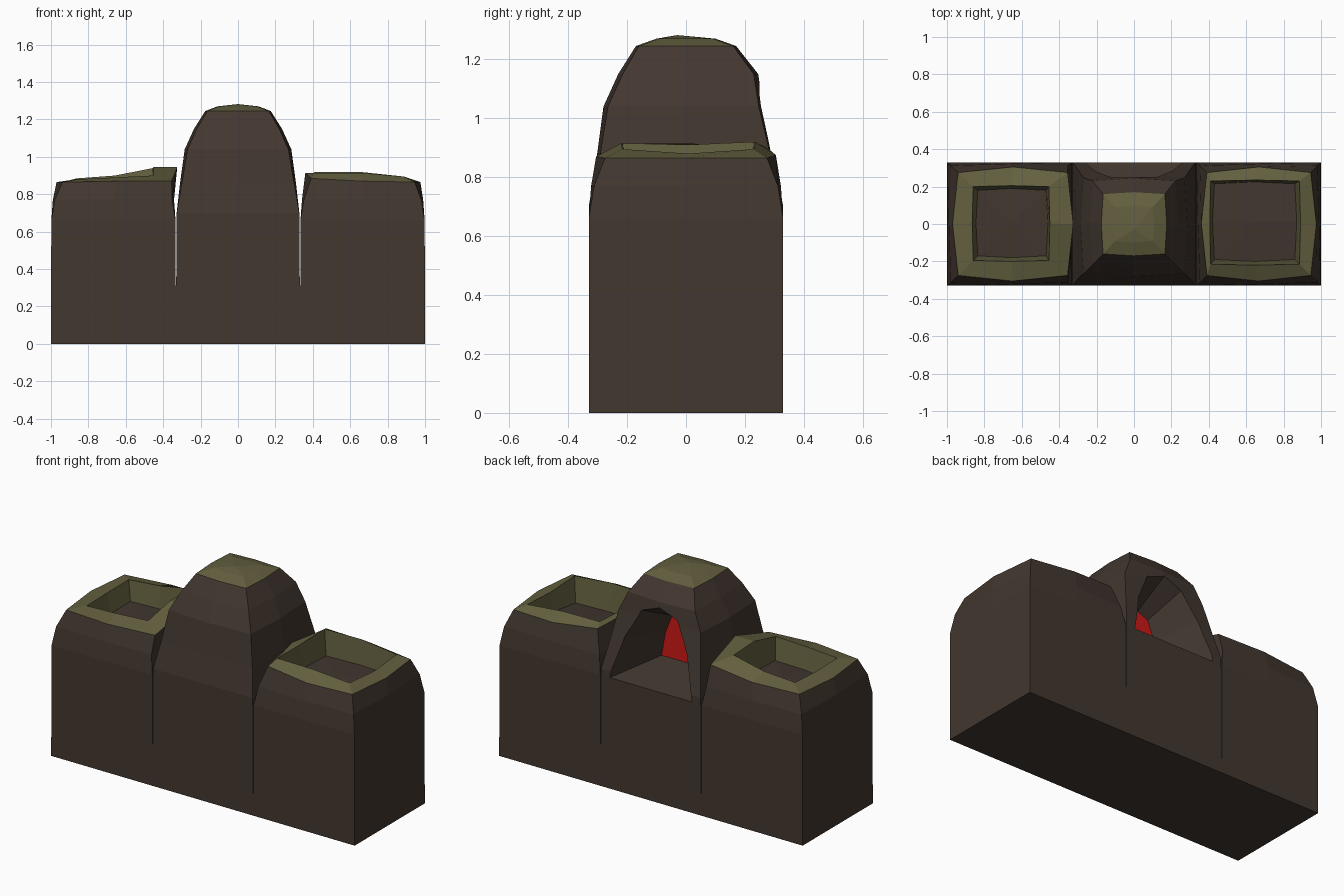
import bpy, bmesh

if "Cube" in bpy.data.objects:
    bpy.data.objects.remove(bpy.data.objects["Cube"])

def mat(name, c):
    m = bpy.data.materials.new(name)
    m.diffuse_color = (*c, 1)
    m.use_nodes = True
    m.node_tree.nodes["Principled BSDF"].inputs["Base Color"].default_value = m.diffuse_color
    return m

MATS = [mat("dark_rock", (.055, .038, .029)), mat("moss", (.125, .115, .05)),
        mat("red_glow", (.6, .01, .008))]
ROCK, MOSS, RED = 0, 1, 2

def ring(x0, x1, y0, y1, z, b=0.0):
    """Eight-point rectangle; corners pulled in by b so the sides bulge. z may be a list."""
    cx, cy = (x0 + x1) / 2, (y0 + y1) / 2
    zs = z if isinstance(z, list) else [z] * 8
    xy = [(x0 + b, y0 + b), (cx, y0), (x1 - b, y0 + b), (x1, cy),
          (x1 - b, y1 - b), (cx, y1), (x0 + b, y1 - b), (x0, cy)]
    return [(x, y, h) for (x, y), h in zip(xy, zs)]

def loft(name, rings, bands, cap, peak=None):
    """Skin the rings; bands = material per band, cap = material of the end."""
    bm = bmesh.new()
    vs = [[bm.verts.new(p) for p in r] for r in rings]
    n = len(vs[0])
    bm.faces.new(vs[0][::-1])
    for a, b, m in zip(vs, vs[1:], bands):
        for i in range(n):
            j = (i + 1) % n
            bm.faces.new((a[i], a[j], b[j], b[i])).material_index = m
    if peak:
        p = bm.verts.new(peak)
        for i in range(n):
            bm.faces.new((vs[-1][i], vs[-1][(i + 1) % n], p)).material_index = cap
    else:
        bm.faces.new(vs[-1]).material_index = cap
    bmesh.ops.recalc_face_normals(bm, faces=bm.faces)
    me = bpy.data.meshes.new(name)
    bm.to_mesh(me)
    bm.free()
    for m in MATS:
        me.materials.append(m)
    ob = bpy.data.objects.new(name, me)
    bpy.context.collection.objects.link(ob)
    return ob

def basin_block(name, x0, x1, rim, inner, floor):
    """Outer rock with a mossy rim and a hollow in its top."""
    rings = [ring(x0, x1, -.33, .33, 0), ring(x0, x1, -.33, .33, .07),
             ring(x0 + .002, x1 - .002, -.33, .33, .66),
             ring(x0 + .01, x1 - .01, -.322, .322, .77, .01), rim, inner, floor]
    loft(name, rings, [ROCK] * 4 + [MOSS] * 2, ROCK, peak=tuple(
        sum(p[k] for p in floor) / 8 + (.015 if k == 2 else 0) for k in range(3)))

# Left rock, with the raised lip beside the middle rock
basin_block("left_basin_rock", -1, -.332,
            ring(-.97, -.325, -.305, .305, [.865, .87, .87, .945, .885, .87, .865, .865], .03),
            ring(-.865, -.45, -.2, .205, [.88, .89, .9, .945, .94, .9, .885, .88], .005),
            ring(-.845, -.46, -.18, .19, [.75, .76, .77, .77, .77, .77, .77, .76], .01))
# Right rock
basin_block("right_basin_rock", .332, 1,
            ring(.36, .975, -.305, .305, [.885, .87, .865, .865, .865, .875, .9, .915], .03),
            ring(.405, .89, -.22, .235, [.915, .915, .895, .88, .895, .92, .92, .91], .005),
            ring(.42, .87, -.2, .225, [.75, .75, .75, .77, .77, .77, .77, .77], .01))

# Middle rock, tapering to a mossy cap
mid = loft("middle_rock", [
    ring(-.332, .332, -.33, .33, 0), ring(-.332, .332, -.33, .33, .07),
    ring(-.328, .328, -.33, .33, .7), ring(-.31, .31, -.304, .30, .86, .01),
    ring(-.285, .285, -.28, .262, 1.04, .015), ring(-.235, .235, -.23, .245, 1.15, .015),
    ring(-.175, .175, -.17, .17, 1.245, .01), ring(-.11, .11, -.1, .1, 1.27, .01)],
    [ROCK] * 6 + [MOSS], MOSS, peak=(0, -.03, 1.282))

# Cave cut into the back, narrowing to a red end wall
def arch(y, w, z0, z1):
    prof = [(-1, 0), (-.82, .5), (-.5, .9), (0, 1), (.5, .9), (.82, .5), (1, 0)]
    return [(w * u, y, z0 + (z1 - z0) * v) for u, v in prof]

cave = loft("cave_cutter", [arch(.42, .31, .645, 1.21), arch(.03, .14, .715, 1.0)], [ROCK], RED)
cave.hide_render = True
mod = mid.modifiers.new("cave", 'BOOLEAN')
mod.operation, mod.solver, mod.object = 'DIFFERENCE', 'EXACT', cave
bpy.context.view_layer.objects.active = mid
bpy.ops.object.modifier_apply(modifier="cave")
bpy.data.objects.remove(cave)
